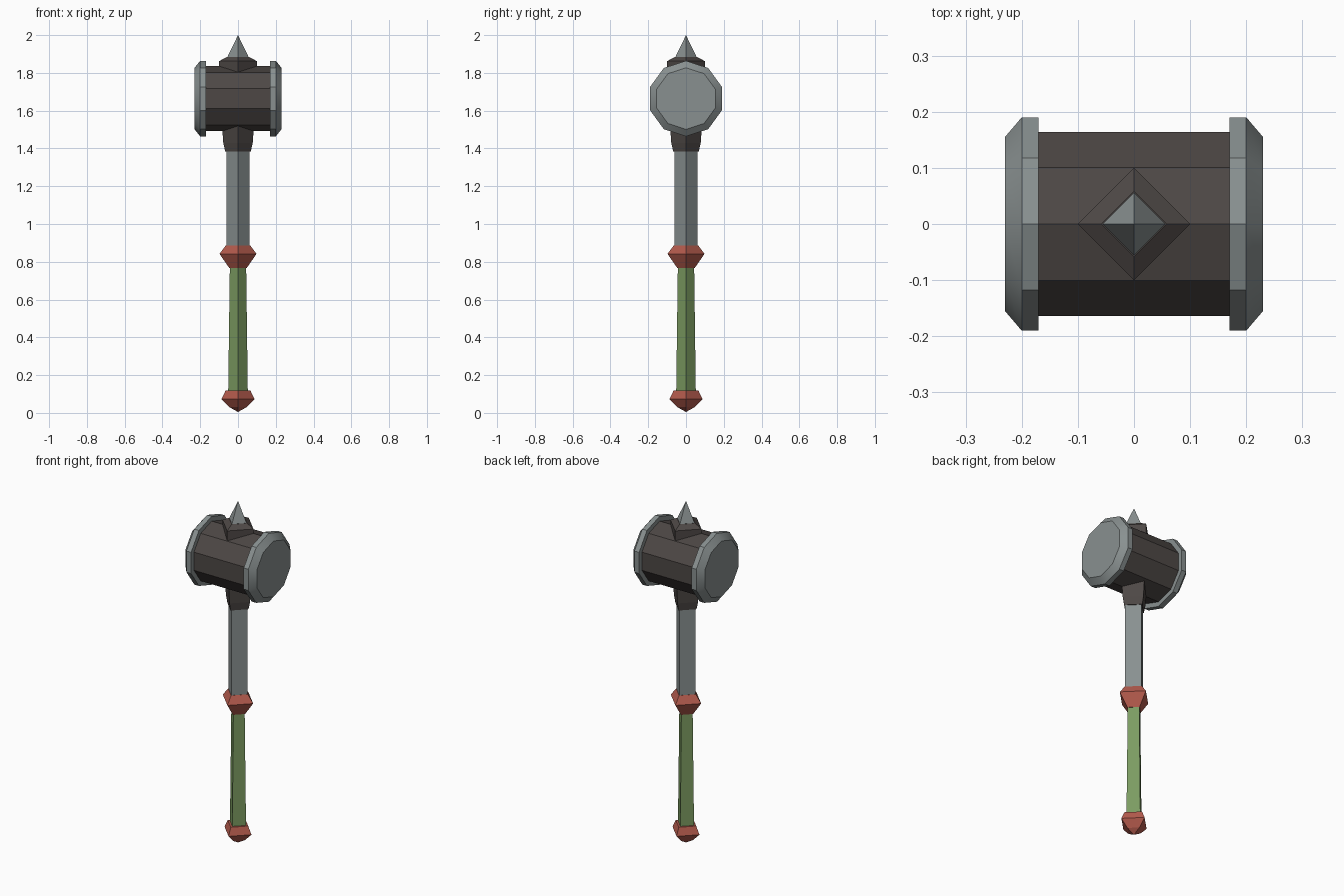
import bpy, bmesh, math
from mathutils import Matrix

if "Cube" in bpy.data.objects:
    bpy.data.objects.remove(bpy.data.objects["Cube"])


def material(name, rgb):
    m = bpy.data.materials.new(name)
    m.diffuse_color = (*rgb, 1)
    m.use_nodes = True
    m.node_tree.nodes["Principled BSDF"].inputs["Base Color"].default_value = m.diffuse_color
    return m


STEEL = material("steel grey", (0.25, 0.28, 0.28))
DARK = material("dark iron", (0.075, 0.064, 0.060))
RED = material("red trim", (0.46, 0.105, 0.075))
GREEN = material("green grip", (0.20, 0.33, 0.12))


def lathe(name, profile, sides, mat, matrix=Matrix(), start=0.0, smooth=()):
    """Closed faceted solid from (radius, height) points; radius 0 makes a tip."""
    bm = bmesh.new()
    rings = []
    for r, h in profile:
        n = sides if r > 0 else 1
        rings.append([bm.verts.new((r * math.cos(start + math.tau * i / sides),
                                    r * math.sin(start + math.tau * i / sides), h))
                      for i in range(n)])
    for k, (a, b) in enumerate(zip(rings, rings[1:])):
        for i in range(sides):
            j = (i + 1) % sides
            if len(a) == 1:
                f = bm.faces.new((a[0], b[j], b[i]))
            elif len(b) == 1:
                f = bm.faces.new((a[i], a[j], b[0]))
            else:
                f = bm.faces.new((a[i], a[j], b[j], b[i]))
            f.smooth = k in smooth
    for ring in (rings[0], rings[-1]):
        if len(ring) > 1:
            bm.faces.new(ring)
    bm.transform(matrix)
    bmesh.ops.recalc_face_normals(bm, faces=bm.faces)
    mesh = bpy.data.meshes.new(name)
    bm.to_mesh(mesh)
    bm.free()
    mesh.materials.append(mat)
    ob = bpy.data.objects.new(name, mesh)
    bpy.context.collection.objects.link(ob)
    return ob


# Four-sided handle, corners pointing along x and y
lathe("pommel", [(0, 0.005), (0.045, 0.03), (0.087, 0.073), (0.066, 0.118)], 4, RED)
lathe("grip", [(0.052, 0.10), (0.043, 0.79)], 4, GREEN)
lathe("guard", [(0.046, 0.767), (0.098, 0.842), (0.064, 0.887)], 4, RED)
lathe("shaft", [(0.062, 0.86), (0.062, 1.42)], 4, STEEL)
lathe("collar", [(0.068, 1.385), (0.078, 1.43), (0.086, 1.54)], 4, DARK)

# Ten-sided head lying along x, one corner straight up
HEAD_Z = 1.664
for name, profile, mat, side, smooth in (
        ("head_body", [(0.172, -0.18), (0.172, 0.18)], DARK, 1, ()),
        ("striking_face_right", [(0.2, 0.17), (0.2, 0.2), (0.163, 0.23)], STEEL, 1, (1,)),
        ("striking_face_left", [(0.2, 0.17), (0.2, 0.2), (0.163, 0.23)], STEEL, -1, (1,))):
    turn = Matrix.Translation((0, 0, HEAD_Z)) @ Matrix.Rotation(side * math.pi / 2, 4, 'Y')
    lathe(name, profile, 10, mat, turn, 0.0, smooth)

# Spike on its mount
lathe("spike_mount", [(0.1, 1.76), (0.1, 1.862), (0.058, 1.885)], 4, DARK)
lathe("spike", [(0.062, 1.872), (0, 2.0)], 4, STEEL)
